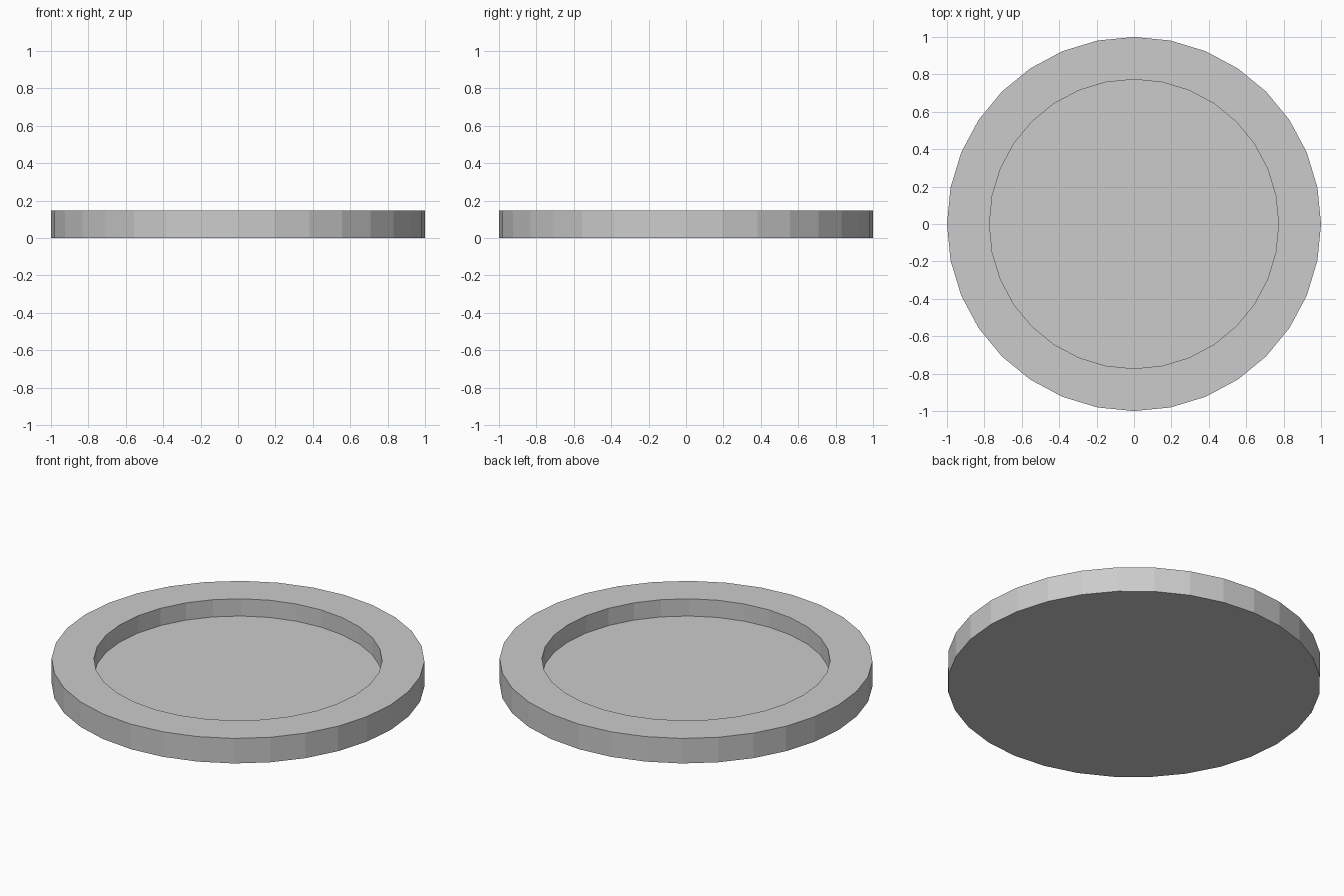
import bpy, bmesh
from math import cos, sin, pi

if "Cube" in bpy.data.objects:
    bpy.data.objects.remove(bpy.data.objects["Cube"])

SIDES = 32
# lathe profile (radius, height): base edge, outer rim, inner rim, recess floor edge
PROFILE = [(1.0, 0.0), (1.0, 0.148), (0.773, 0.148), (0.773, 0.046)]

bm = bmesh.new()
rings = [[bm.verts.new((r * cos(2 * pi * i / SIDES), r * sin(2 * pi * i / SIDES), z))
          for i in range(SIDES)] for r, z in PROFILE]

# walls and rim top
for a, b in zip(rings, rings[1:]):
    for i in range(SIDES):
        j = (i + 1) % SIDES
        bm.faces.new((a[i], a[j], b[j], b[i]))

# underside and recessed floor
bm.faces.new(rings[0][::-1])
bm.faces.new(rings[-1])
bmesh.ops.recalc_face_normals(bm, faces=bm.faces)

mesh = bpy.data.meshes.new("round_tray")
bm.to_mesh(mesh)
bm.free()
bpy.context.collection.objects.link(bpy.data.objects.new("round_tray", mesh))
